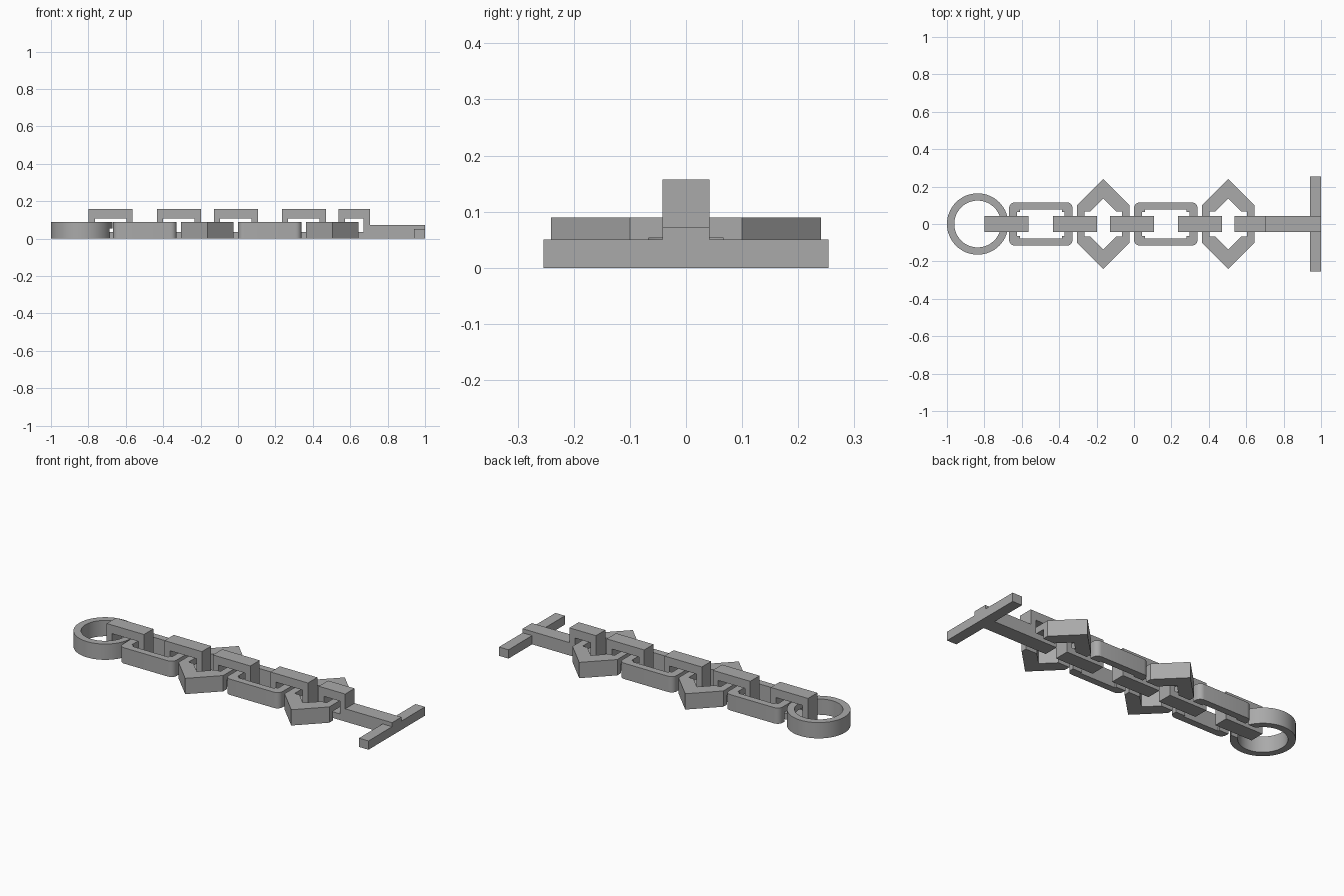
import bpy, bmesh, math

if "Cube" in bpy.data.objects:
    bpy.data.objects.remove(bpy.data.objects["Cube"])

metal = bpy.data.materials.new("grey_metal")
metal.diffuse_color = (0.40, 0.40, 0.40, 1)
metal.use_nodes = True
metal.node_tree.nodes["Principled BSDF"].inputs["Base Color"].default_value = metal.diffuse_color

H = 0.09        # thickness of ring and flat links
NOTCH_Y = 0.067  # half width of the clearance notch under link ends
NOTCH_Z = 0.053
BAR_Y = 0.042   # half width of the connectors


def prism(name, pts, lo, hi, axis="z"):
    """Extrude a closed outline along z (points are x,y) or y (points are x,z)."""
    bm = bmesh.new()
    vs = [bm.verts.new((a, b, lo) if axis == "z" else (a, lo, b)) for a, b in pts]
    face = bm.faces.new(vs)
    new = bmesh.ops.extrude_face_region(bm, geom=[face])["geom"]
    move = (0, 0, hi - lo) if axis == "z" else (0, hi - lo, 0)
    bmesh.ops.translate(bm, vec=move, verts=[v for v in new if isinstance(v, bmesh.types.BMVert)])
    bmesh.ops.recalc_face_normals(bm, faces=bm.faces)
    me = bpy.data.meshes.new(name)
    bm.to_mesh(me)
    bm.free()
    me.materials.append(metal)
    ob = bpy.data.objects.new(name, me)
    bpy.context.collection.objects.link(ob)
    return ob


def rect(x0, x1, y0, y1):
    return [(x0, y0), (x1, y0), (x1, y1), (x0, y1)]


def circle(cx, r, n=64):
    return [(cx + r * math.cos(2 * math.pi * i / n), r * math.sin(2 * math.pi * i / n)) for i in range(n)]


def mirrored(quarter, cx):
    """Complete an outline from its +x +y quarter, listed from the x side to the y side."""
    right = [(x, y) for x, y in quarter]
    top = right + [(-x, y) for x, y in reversed(right) if x > 0]
    full = top + [(x, -y) for x, y in reversed(top)]
    return [(cx + x, y) for x, y in full]


def cut(ob, cutters):
    """Subtract the cutters and remove them."""
    bpy.ops.object.select_all(action="DESELECT")
    bpy.context.view_layer.objects.active = ob
    ob.select_set(True)
    for c in cutters:
        m = ob.modifiers.new("cut", "BOOLEAN")
        m.operation, m.solver, m.object = "DIFFERENCE", "EXACT", c
        bpy.ops.object.modifier_apply(modifier=m.name)
        bpy.data.objects.remove(c)
    bpy.ops.object.shade_smooth_by_angle(angle=math.radians(30))


def flat_link(name, outer, inner, x0, x1):
    """Flat link with a hole and a notch underneath between x0 and x1."""
    ob = prism(name, outer, 0, H)
    cut(ob, [prism("hole_cutter", inner, -0.1, 0.2),
             prism("notch_cutter", rect(x0, x1, -NOTCH_Y, NOTCH_Y), -0.1, NOTCH_Z)])


# End ring
flat_link("end_ring", circle(-0.836, 0.164), circle(-0.836, 0.125), -0.83, -0.6)

# Rounded rectangular links
R = 0.032
corner = [(0.17 - R + R * math.cos(a), 0.116 - R + R * math.sin(a))
          for a in (math.pi / 2 * i / 6 for i in range(7))]
window = [(0.127, 0.064), (0.112, 0.064), (0.112, 0.077)]
for i, cx in enumerate((-0.498, 0.17)):
    flat_link(f"rectangular_link_{i + 1}", mirrored(corner, cx), mirrored(window, cx), cx - 0.3, cx + 0.3)

# Pointed links
point_outer = [(0.141, 0.1), (0, 0.241)]
point_inner = [(0.1, NOTCH_Y), (0.07, NOTCH_Y), (0, 0.137)]
for i, cx in enumerate((-0.164, 0.504)):
    flat_link(f"pointed_link_{i + 1}", mirrored(point_outer, cx), mirrored(point_inner, cx), cx - 0.3, cx + 0.3)

# Upright connectors joining neighbouring links
spans = [(-0.798, -0.563), (-0.434, -0.198), (-0.129, 0.107), (0.234, 0.47), (0.538, 0.705)]
for i, (a, b) in enumerate(spans):
    outline = rect(a, b, 0, 0.157)
    if i == 4:  # the last connector runs on into the toggle stem
        outline = [(a, 0), (1, 0), (1, 0.073), (b, 0.073), (b, 0.157), (a, 0.157)]
    ob = prism("toggle_stem" if i == 4 else f"connector_{i + 1}", outline, -BAR_Y, BAR_Y, "y")
    cut(ob, [prism("slot_cutter", rect(a + 0.034, b - 0.034, 0.035, 0.108), -0.1, 0.1, "y")])

# Toggle crossbar
prism("toggle_crossbar", rect(0.94, 1.0, -0.254, 0.254), 0, 0.05)
